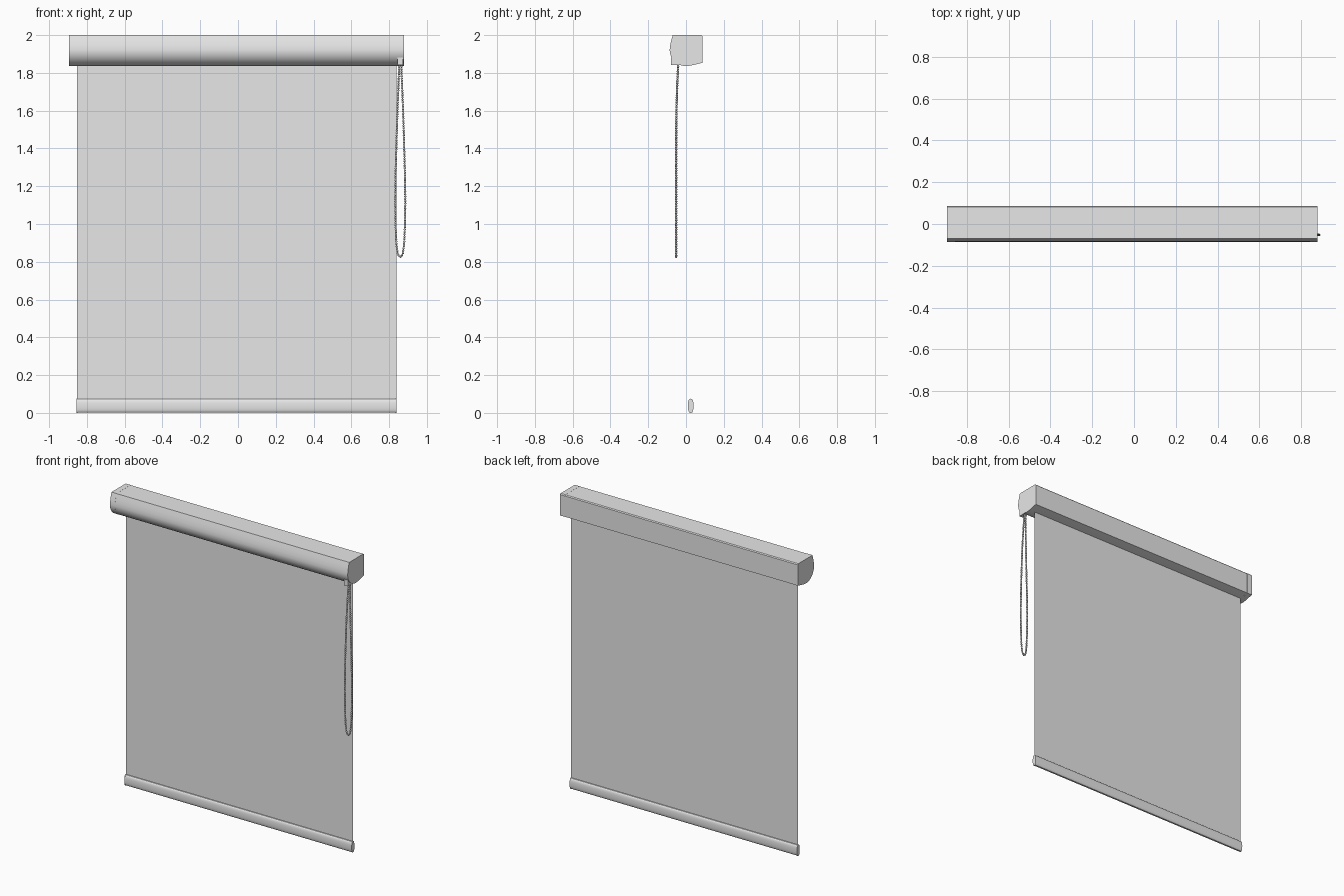
import bpy, bmesh, math
from mathutils import Vector, Matrix

if "Cube" in bpy.data.objects:
    bpy.data.objects.remove(bpy.data.objects["Cube"])


def mat(name, c):
    m = bpy.data.materials.new(name)
    m.diffuse_color = (*c, 1)
    m.use_nodes = True
    m.node_tree.nodes["Principled BSDF"].inputs["Base Color"].default_value = m.diffuse_color
    return m


GREY = mat("light grey", (0.8, 0.8, 0.8))


def finish(name, bm, smooth=True):
    me = bpy.data.meshes.new(name)
    bm.to_mesh(me)
    bm.free()
    ob = bpy.data.objects.new(name, me)
    bpy.context.collection.objects.link(ob)
    me.materials.append(GREY)
    if smooth:
        bpy.ops.object.select_all(action='DESELECT')
        ob.select_set(True)
        bpy.context.view_layer.objects.active = ob
        bpy.ops.object.shade_smooth_by_angle(angle=math.radians(30))
    return ob


def extrude_x(name, profile, x0, x1, scale=1.0):
    """Extrude a closed (y, z) profile along x, optionally shrunk about its middle."""
    cy = (min(p[0] for p in profile) + max(p[0] for p in profile)) / 2
    cz = (min(p[1] for p in profile) + max(p[1] for p in profile)) / 2
    bm = bmesh.new()
    vs = [bm.verts.new((x0, cy + (y - cy) * scale, cz + (z - cz) * scale))
          for y, z in profile]
    face = bm.faces.new(vs)
    res = bmesh.ops.extrude_face_region(bm, geom=[face])
    new = [v for v in res['geom'] if isinstance(v, bmesh.types.BMVert)]
    bmesh.ops.translate(bm, verts=new, vec=(x1 - x0, 0, 0))
    bmesh.ops.recalc_face_normals(bm, faces=bm.faces)
    return finish(name, bm)


def resample(pts, step):
    """Evenly spaced points along a polyline."""
    out, carry = [], 0.0
    for a, b in zip(pts, pts[1:]):
        d = (b - a).length
        t = carry
        while t < d:
            out.append(a.lerp(b, t / d))
            t += step
        carry = t - d
    return out


# Cassette profile: flat back and top, bulging front, rounded underside
front = [(-0.070, 2.0), (-0.078, 1.972), (-0.084, 1.945), (-0.0865, 1.922)]
curve = []
for i in range(1, 13):
    a = math.pi / 2 * i / 12
    curve.append((-0.0865 * math.cos(a) + 0.0, 1.922 - 0.086 * math.sin(a)))
cassette = front + curve + [(0.022, 1.838), (0.0865, 1.853),
                            (0.0865, 1.994), (0.081, 2.0)]

extrude_x("cassette_body", cassette, -0.857, 0.842, 0.992)
extrude_x("cassette_end_cap_left", cassette, -0.894, -0.857)
extrude_x("cassette_end_cap_right", cassette, 0.842, 0.878)

# Fabric sheet
bm = bmesh.new()
bm.faces.new([bm.verts.new(p) for p in ((-0.852, 0.025, 0.06), (0.838, 0.025, 0.06),
                                        (0.838, 0.025, 1.85), (-0.852, 0.025, 1.85))])
finish("fabric", bm, False)

# Bottom bar: tall rounded section with slim end caps
bar = []
for i in range(24):
    a = 2 * math.pi * i / 24
    c, s = math.cos(a), math.sin(a)
    bar.append((0.025 + 0.0145 * math.copysign(abs(c) ** 0.7, c),
                0.0375 + 0.0375 * math.copysign(abs(s) ** 0.8, s)))
extrude_x("bottom_bar", bar, -0.850, 0.835, 0.97)
extrude_x("bottom_bar_cap_left", bar, -0.855, -0.850)
extrude_x("bottom_bar_cap_right", bar, 0.835, 0.840)

# Chain guide block under the right end cap
bm = bmesh.new()
bmesh.ops.create_cube(bm, size=1, matrix=Matrix.Translation((0.859, -0.056, 1.861))
                      @ Matrix.Diagonal((0.030, 0.046, 0.040, 1)))
finish("chain_guide", bm, False)

# Bead chain loop: half-width and height down one side, mirrored for the other
half = [(0.004, 1.87), (0.009, 1.75), (0.015, 1.6), (0.021, 1.4), (0.025, 1.25),
        (0.0265, 1.12), (0.025, 1.0), (0.021, 0.9), (0.014, 0.845),
        (0.007, 0.830), (0, 0.826)]


def chain_y(z):
    t = min(1.0, max(0.0, (1.87 - z) / 0.4))
    return -0.040 - 0.012 * t * (2 - t)


side = [(w, z) for w, z in half]
loop = [Vector((0.859 + w, chain_y(z), z)) for w, z in side]
loop += [Vector((0.859 - w, chain_y(z), z)) for w, z in reversed(side[:-1])]

bm = bmesh.new()
for p in resample(loop, 0.0125):
    bmesh.ops.create_uvsphere(bm, u_segments=10, v_segments=6, radius=0.0062,
                              matrix=Matrix.Translation(p))
beads = finish("chain_beads", bm)
for poly in beads.data.polygons:
    poly.use_smooth = True

# Thin cord through the beads
cu = bpy.data.curves.new("chain_cord", 'CURVE')
cu.dimensions = '3D'
cu.bevel_depth = 0.002
cu.bevel_resolution = 1
sp = cu.splines.new('POLY')
sp.points.add(len(loop) - 1)
for q, p in zip(sp.points, loop):
    q.co = (*p, 1)
cu.materials.append(GREY)
bpy.context.collection.objects.link(bpy.data.objects.new("chain_cord", cu))
